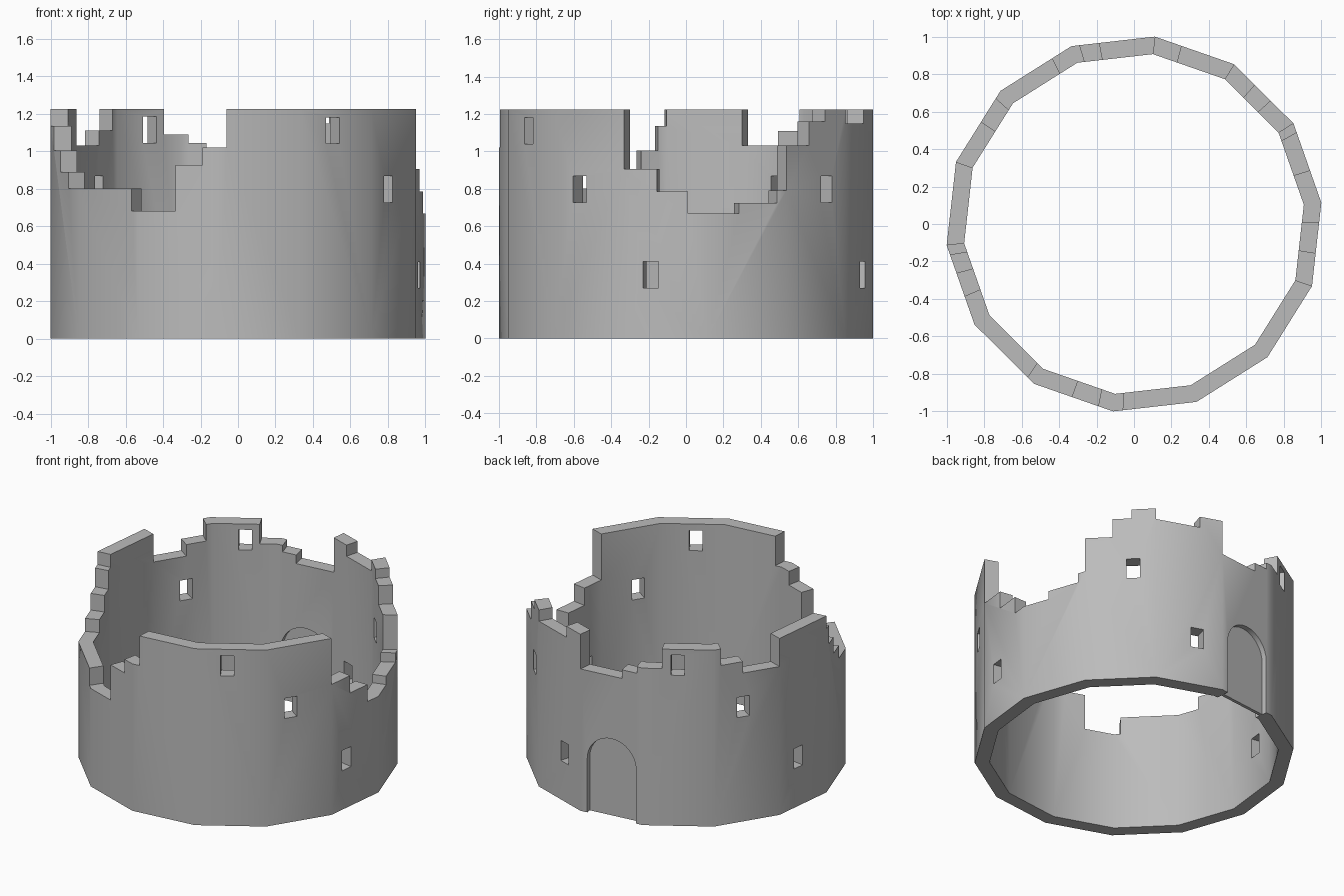
import bpy, bmesh, math
from mathutils import Matrix, Vector

SIDES, FIRST = 14, 6.5
STEP = 360 / SIDES
R_OUT, R_IN = 1.006, 0.912
APOTHEM = math.cos(math.pi / SIDES)
FULL = 1.225

# Broken wall top: start angle in degrees, height up to the next start
RUIN = [(-19.2, .905), (-9.1, .785), (.6, .667), (16.8, .725), (29.3, .79),
        (32.2, 1.03), (42, 1.16), (49, FULL), (57.9, 1.148), (75, FULL),
        (83.6, .985), (100.8, 1.045), (106.9, 1.09), (116.2, FULL),
        (137.8, 1.11), (146.4, 1.03), (160.8, FULL), (186.5, 1.135),
        (189.6, 1.005), (195.6, .89), (203.2, .80), (235.3, .68),
        (250.2, .925), (258.9, 1.02), (266.5, FULL)]

# Window slits: angle, sill height
WINDOWS = [(-59, 1.04), (-35.3, .727), (-11, .27), (49.7, .727),
           (74, .27), (122, 1.045), (146.5, .727), (171, .27)]
DOOR_ANGLE = FIRST + 3.5 * STEP

cube = bpy.data.objects.get("Cube")
if cube:
    bpy.data.objects.remove(cube, do_unlink=True)

stone = bpy.data.materials.new("grey_stone")
stone.use_nodes = True
stone.diffuse_color = (.5, .5, .5, 1)
bsdf = stone.node_tree.nodes["Principled BSDF"]
bsdf.inputs["Base Color"].default_value = stone.diffuse_color
bsdf.inputs["Roughness"].default_value = .9


def mesh_object(name, bm):
    bmesh.ops.recalc_face_normals(bm, faces=bm.faces)
    mesh = bpy.data.meshes.new(name)
    bm.to_mesh(mesh)
    bm.free()
    obj = bpy.data.objects.new(name, mesh)
    bpy.context.collection.objects.link(obj)
    return obj


def ring_point(radius, deg, z):
    """Point on the many-sided ring at a given angle."""
    off = (deg - FIRST) % STEP - STEP / 2
    r = radius * APOTHEM / math.cos(math.radians(off))
    a = math.radians(deg)
    return Vector((r * math.cos(a), r * math.sin(a), z))


def snap(deg):
    corner = FIRST + round((deg - FIRST) / STEP) * STEP
    return corner if abs(deg - corner) < .5 else deg


def build_wall():
    """Stack ring cells under the ruined top and keep only the outer skin."""
    steps = [(snap(a), h) for a, h in RUIN]
    corners = [FIRST + (k - 1) * STEP for k in range(SIDES)]
    angles = sorted({round(a, 4) for a in corners + [s[0] for s in steps]})
    levels = sorted({0.0} | {h for _, h in steps})
    n = len(angles)
    tops = []
    for i, a in enumerate(angles):
        height = [h for s, h in steps if s <= a + .001][-1]
        tops.append(levels.index(height))

    bm = bmesh.new()
    cache = {}

    def vert(radius, i, k):
        key = (radius, i % n, k)
        if key not in cache:
            cache[key] = bm.verts.new(ring_point(radius, angles[i % n], levels[k]))
        return cache[key]

    for i in range(n):
        j, top = i + 1, tops[i]
        for k in range(top):
            for r in (R_OUT, R_IN):
                bm.faces.new([vert(r, i, k), vert(r, j, k),
                              vert(r, j, k + 1), vert(r, i, k + 1)])
        for k in (0, top):
            bm.faces.new([vert(R_OUT, i, k), vert(R_OUT, j, k),
                          vert(R_IN, j, k), vert(R_IN, i, k)])
        # upright face where the height changes
        low, high = sorted((top, tops[(i + 1) % n]))
        for k in range(low, high):
            bm.faces.new([vert(R_OUT, j, k), vert(R_IN, j, k),
                          vert(R_IN, j, k + 1), vert(R_OUT, j, k + 1)])
    bmesh.ops.recalc_face_normals(bm, faces=bm.faces)
    bmesh.ops.dissolve_limit(bm, angle_limit=math.radians(1),
                             verts=bm.verts, edges=bm.edges)
    return mesh_object("ruined_tower_wall", bm)


def add_prism(bm, profile, deg, near, far):
    """Extrude a (sideways, up) profile outward from the tower centre."""
    turn = Matrix.Rotation(math.radians(deg), 3, 'Z')
    loops = [[bm.verts.new(turn @ Vector((r, s, z))) for s, z in profile]
             for r in (near, far)]
    bm.faces.new(loops[0])
    bm.faces.new(loops[1])
    m = len(profile)
    for i in range(m):
        j = (i + 1) % m
        bm.faces.new([loops[0][i], loops[0][j], loops[1][j], loops[1][i]])


def build_openings():
    bm = bmesh.new()
    # window slits
    w = .042
    for deg, sill in WINDOWS:
        add_prism(bm, [(-w, sill), (w, sill), (w, sill + .14), (-w, sill + .14)],
                  deg, .75, 1.15)
    # arched door, recessed from both sides
    r, spring, depth = .175, .375, .035
    arch = [(-r, -.1), (r, -.1)]
    for i in range(17):
        a = math.pi * i / 16
        arch.append((r * math.cos(a), spring + r * math.sin(a)))
    add_prism(bm, arch, DOOR_ANGLE, R_OUT * APOTHEM - depth, 1.15)
    add_prism(bm, arch, DOOR_ANGLE, .75, R_IN * APOTHEM + depth)
    obj = mesh_object("opening_cutter", bm)
    obj.hide_render = True
    return obj


wall = build_wall()
wall.data.materials.append(stone)
cutter = build_openings()

for o in bpy.context.selected_objects:
    o.select_set(False)
wall.select_set(True)
bpy.context.view_layer.objects.active = wall
cut = wall.modifiers.new("openings", 'BOOLEAN')
cut.object = cutter
cut.operation = 'DIFFERENCE'
cut.solver = 'EXACT'
bpy.ops.object.modifier_apply(modifier=cut.name)
bpy.data.objects.remove(cutter, do_unlink=True)
bpy.ops.object.shade_smooth_by_angle(angle=math.radians(32))
